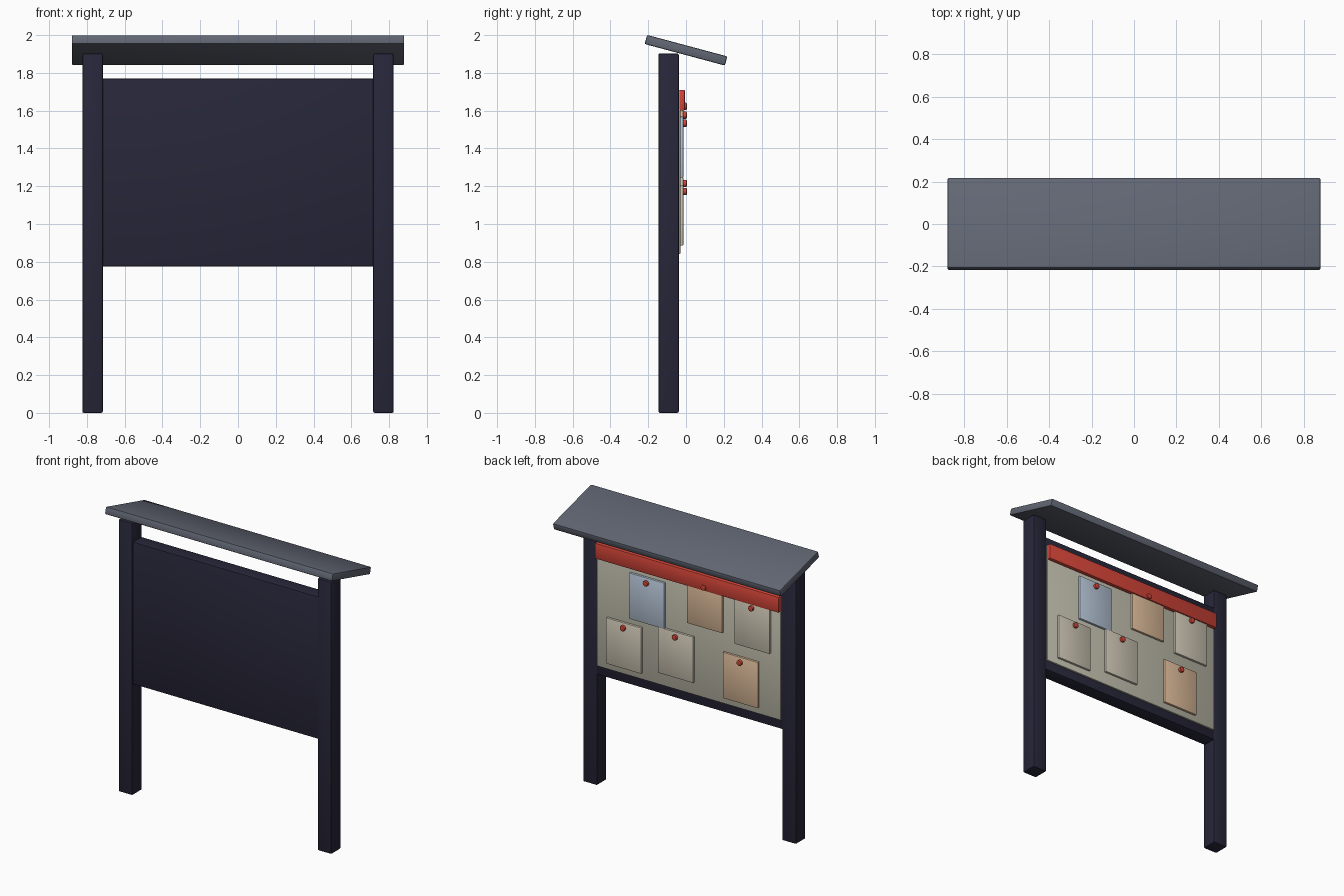
import bpy, math

if "Cube" in bpy.data.objects:
    bpy.data.objects.remove(bpy.data.objects["Cube"])

def srgb(c):
    return c / 12.92 if c <= 0.04045 else ((c + 0.055) / 1.055) ** 2.4

def material(name, r, g, b):
    m = bpy.data.materials.new(name)
    m.diffuse_color = (srgb(r), srgb(g), srgb(b), 1)
    m.use_nodes = True
    m.node_tree.nodes["Principled BSDF"].inputs["Base Color"].default_value = m.diffuse_color
    return m

DARK = material("dark_navy", 0.155, 0.15, 0.225)
ROOF = material("slate_grey", 0.38, 0.40, 0.45)
CORK = material("pale_stone", 0.76, 0.75, 0.68)
RED = material("red", 0.83, 0.27, 0.22)
PAPER = material("cream_paper", 0.81, 0.78, 0.71)
TAN = material("tan_paper", 0.86, 0.73, 0.60)
BLUE = material("blue_paper", 0.72, 0.78, 0.85)

def finish(ob, name, mat, bevel, segments=2):
    ob.name = name
    ob.data.materials.append(mat)
    if bevel:
        b = ob.modifiers.new("soft_edges", "BEVEL")
        b.width, b.segments = bevel, segments
        bpy.ops.object.modifier_apply(modifier=b.name)
    bpy.ops.object.shade_smooth_by_angle(angle=math.radians(35))
    return ob

def box(name, x, y, z, mat, bevel=0.006):
    """Box from (min, max) ranges on each axis."""
    bpy.ops.mesh.primitive_cube_add(size=1, location=[sum(r) / 2 for r in (x, y, z)])
    ob = bpy.context.object
    ob.scale = [r[1] - r[0] for r in (x, y, z)]
    bpy.ops.object.transform_apply(location=False, rotation=False, scale=True)
    return finish(ob, name, mat, bevel)

# Posts
for side, cx in (("left", -0.77), ("right", 0.77)):
    box(side + "_post", (cx - 0.054, cx + 0.054), (-0.146, -0.038), (0, 1.903), DARK, 0.008)

# Sloping roof, low towards +y
roof = box("roof", (-0.88, 0.88), (-0.22, 0.22), (1.895, 1.945), ROOF, 0.008)
roof.rotation_euler.x = math.radians(-15)

# Board between the posts, with its pin panel and header strip
box("board", (-0.725, 0.725), (-0.138, -0.041), (0.775, 1.77), DARK)
box("pin_panel", (-0.712, 0.712), (-0.06, -0.030), (0.84, 1.71), CORK, 0.004)
box("header_strip", (-0.712, 0.712), (-0.04, -0.006), (1.60, 1.71), RED, 0.006)

# Pinned notices: centre x, top z, colour
notices = [(0.315, 1.568, BLUE), (-0.133, 1.658, TAN), (-0.50, 1.611, PAPER),
           (0.493, 1.207, PAPER), (0.091, 1.25, PAPER), (-0.41, 1.207, TAN)]
for i, (cx, top, mat) in enumerate(notices, 1):
    box(f"notice_{i}", (cx - 0.136, cx + 0.136), (-0.032, -0.014),
        (top - 0.322, top), mat, 0.004)
    bpy.ops.mesh.primitive_cylinder_add(vertices=12, radius=0.019, depth=0.02,
        location=(cx, -0.006, top - 0.035), rotation=(math.pi / 2, 0, 0))
    finish(bpy.context.object, f"pin_{i}", RED, 0.004)
